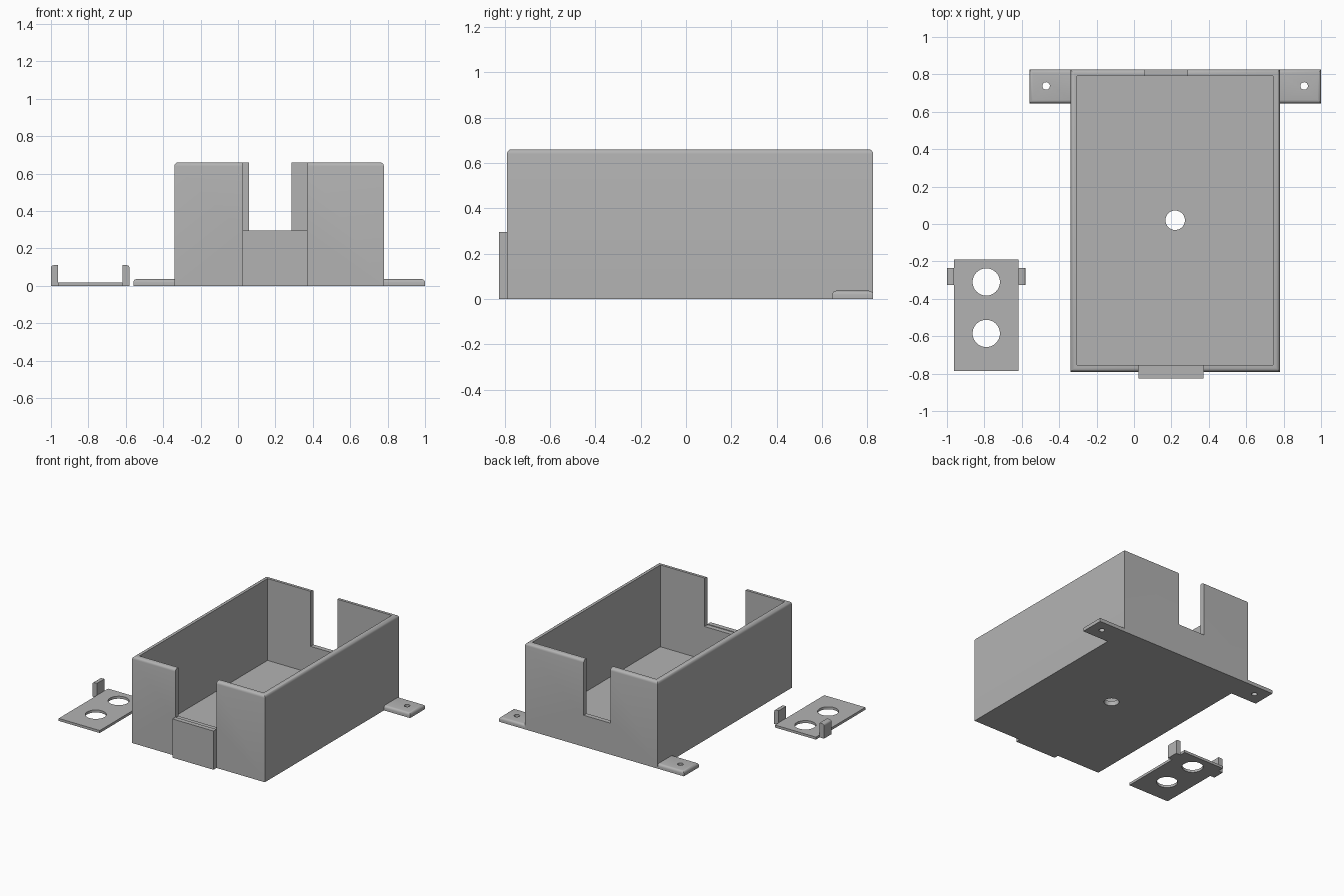
import bpy
import bmesh
import math

old = bpy.data.objects.get("Cube")
if old:
    bpy.data.objects.remove(old, do_unlink=True)

COLOUR = (0.45, 0.45, 0.45, 1)
grey = bpy.data.materials.new("plain grey")
grey.use_nodes = True
grey.diffuse_color = COLOUR
grey.node_tree.nodes["Principled BSDF"].inputs["Base Color"].default_value = COLOUR


def finish(bm, name):
    mesh = bpy.data.meshes.new(name)
    bm.to_mesh(mesh)
    bm.free()
    mesh.materials.append(grey)
    obj = bpy.data.objects.new(name, mesh)
    bpy.context.collection.objects.link(obj)
    return obj


def box(name, x, y, z, radius=0, rounded=lambda mid: True):
    """Box from (min, max) pairs, with chosen top edges rounded."""
    bm = bmesh.new()
    bmesh.ops.create_cube(bm, size=1)
    for v in bm.verts:
        v.co = [r[0] if c < 0 else r[1] for c, r in zip(v.co, (x, y, z))]
    if radius:
        edges = []
        for e in bm.edges:
            mid = (e.verts[0].co + e.verts[1].co) / 2
            if mid.z > z[1] - 1e-4 and rounded(mid):
                edges.append(e)
        bmesh.ops.bevel(bm, geom=edges, offset=radius, segments=4,
                        profile=0.5, affect='EDGES')
    return finish(bm, name)


def drill(x, y, radius):
    """Vertical round cutter through the base."""
    bm = bmesh.new()
    bmesh.ops.create_cone(bm, cap_ends=True, segments=40, radius1=radius,
                          radius2=radius, depth=0.3)
    bmesh.ops.translate(bm, verts=bm.verts, vec=(x, y, 0))
    return finish(bm, "drill_cutter")


def cut(obj, cutters):
    for c in cutters:
        c.hide_render = True
        mod = obj.modifiers.new("cut", 'BOOLEAN')
        mod.operation = 'DIFFERENCE'
        mod.solver = 'EXACT'
        mod.object = c
    bpy.context.view_layer.update()
    graph = bpy.context.evaluated_depsgraph_get()
    mesh = bpy.data.meshes.new_from_object(obj.evaluated_get(graph))
    obj.modifiers.clear()
    obj.data = mesh
    for c in cutters:
        bpy.data.objects.remove(c, do_unlink=True)


def smooth(obj):
    bpy.ops.object.select_all(action='DESELECT')
    obj.select_set(True)
    bpy.context.view_layer.objects.active = obj
    bpy.ops.object.shade_smooth_by_angle(angle=math.radians(35))


CX = 0.22      # centre line of the case
HALF = 0.56    # half width of the case
WALL = 0.036
FRONT, BACK, TOP = -0.79, 0.826, 0.66

# Open case with a cable slot in each end and a hole in the floor
case = box("case", (CX - HALF, CX + HALF), (FRONT, BACK), (0, TOP), 0.02)
cut(case, [
    box("cavity", (CX - HALF + WALL, CX + HALF - WALL),
        (FRONT + WALL, BACK - WALL), (WALL, 1)),
    box("front_slot", (0.025, 0.372), (-1, -0.6), (0.29, 1.1)),
    box("back_slot", (0.06, 0.285), (0.6, 1), (0.24, 1.1)),
    drill(CX, 0.02, 0.052),
])
smooth(case)

# Raised pad below the front slot
box("front_pad", (0.025, 0.372), (-0.826, FRONT), (0, 0.295))

# Screw tabs at the back corners
for side, label in ((-1, "right"), (1, "left")):
    inner, outer = CX + side * HALF, CX + side * 0.78
    tab = box(label + "_screw_tab", sorted((inner, outer)), (0.645, BACK),
              (0, 0.036), 0.018, lambda m: abs(m.x - inner) > 0.01)
    cut(tab, [drill(CX + side * 0.69, 0.738, 0.02)])
    smooth(tab)

# Separate connector plate with two round openings
PX = -0.79
plate = box("connector_plate", (PX - 0.173, PX + 0.173), (-0.785, -0.19), (0, 0.019))
cut(plate, [drill(PX, y, 0.073) for y in (-0.31, -0.585)])
smooth(plate)

# Upright clips on both sides of the plate
for side, label in ((-1, "right"), (1, "left")):
    inner, outer = PX + side * 0.173, PX + side * 0.21
    clip = box(label + "_clip", sorted((inner, outer)), (-0.325, -0.235),
               (0, 0.11), 0.014, lambda m: abs(m.x - outer) < 0.005)
    smooth(clip)
